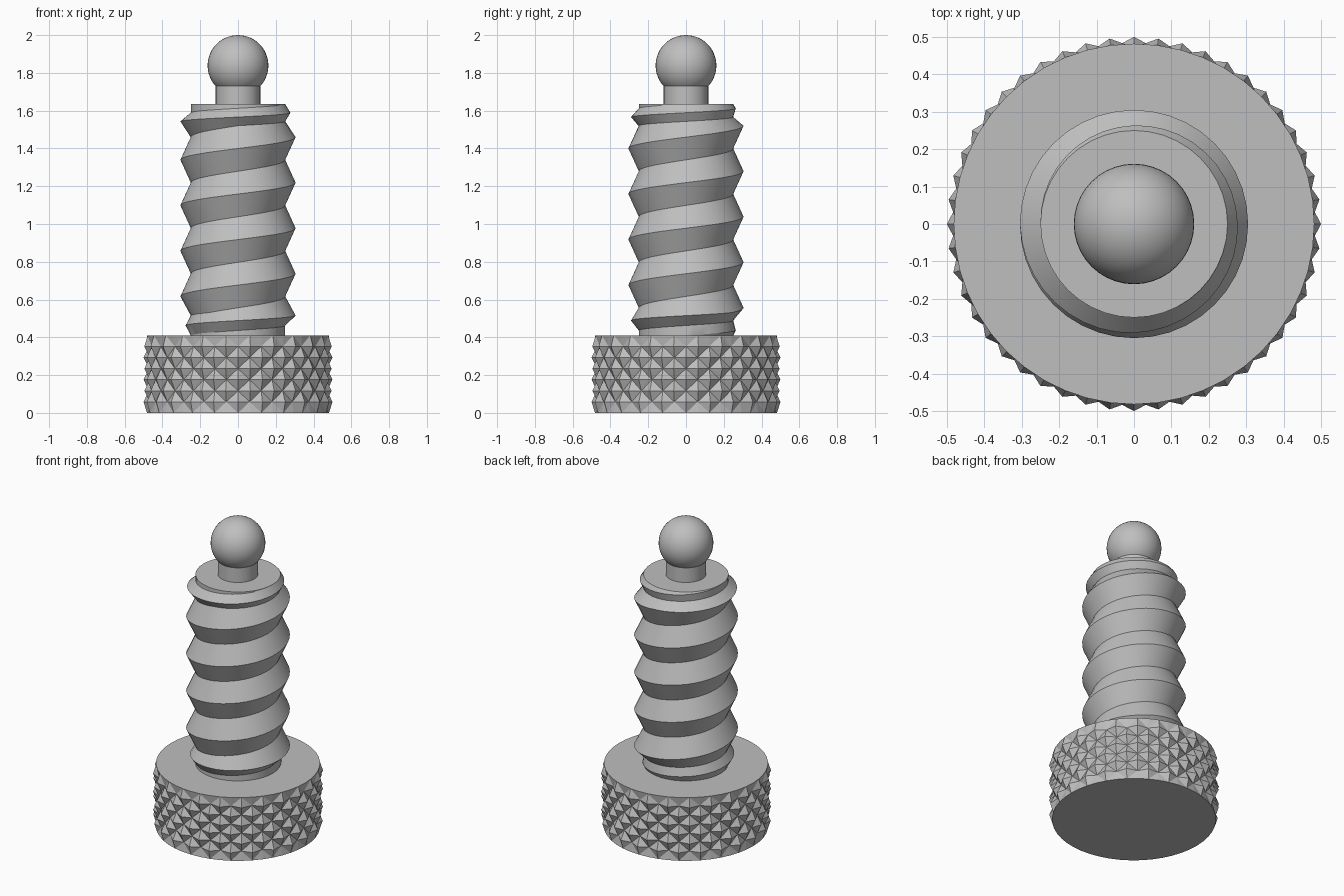
import bpy, bmesh, math

if "Cube" in bpy.data.objects:
    bpy.data.objects.remove(bpy.data.objects["Cube"])

steel = bpy.data.materials.new("grey steel")
steel.diffuse_color = (0.52, 0.52, 0.52, 1)
steel.use_nodes = True
steel.node_tree.nodes["Principled BSDF"].inputs["Base Color"].default_value = steel.diffuse_color


def finish(bm, name, smooth_angle=None):
    """Turn a bmesh into a named, coloured object."""
    bmesh.ops.remove_doubles(bm, verts=bm.verts, dist=1e-5)
    bmesh.ops.holes_fill(bm, edges=[e for e in bm.edges if e.is_boundary], sides=0)
    bmesh.ops.recalc_face_normals(bm, faces=bm.faces)
    mesh = bpy.data.meshes.new(name)
    bm.to_mesh(mesh)
    bm.free()
    mesh.materials.append(steel)
    ob = bpy.data.objects.new(name, mesh)
    bpy.context.collection.objects.link(ob)
    if smooth_angle:
        bpy.ops.object.select_all(action='DESELECT')
        ob.select_set(True)
        bpy.context.view_layer.objects.active = ob
        bpy.ops.object.shade_smooth_by_angle(angle=math.radians(smooth_angle))
    return ob


def polar(r, a, z):
    return (r * math.cos(a), r * math.sin(a), z)


# Knurled head: diamond grid of small pyramids between diagonal grooves
HEAD_H, COLS, ROWS = 0.41, 48, 7
bm = bmesh.new()
grid = []
for j in range(ROWS + 1):
    ring = []
    for i in range(COLS):
        peak = (i + j) % 2 == 1
        if j in (0, ROWS):
            r = 0.482
        else:
            r = 0.5 if peak else 0.472
        ring.append(bm.verts.new(polar(r, math.tau * i / COLS, HEAD_H * j / ROWS)))
    grid.append(ring)
for j in range(ROWS):
    for i in range(COLS):
        n = (i + 1) % COLS
        a, b, c, d = grid[j][i], grid[j][n], grid[j + 1][n], grid[j + 1][i]
        # split every cell along its groove
        if (i + j) % 2 == 0:
            tris = ((a, b, c), (a, c, d))
        else:
            tris = ((a, b, d), (b, c, d))
        for t in tris:
            bm.faces.new(t)
finish(bm, "knurled_head")

# Threaded shaft: one helical V thread that runs out over a turn at both ends
SEG, PITCH, START = 40, 0.241, 1.46
ROOT, CREST = 0.25, 0.305
Z_LOW, Z_HIGH = HEAD_H, 1.635


def squeeze(z):
    """Flatten the helix into the shaft ends."""
    if z > 1.52:
        return min(Z_HIGH, 1.52 + (z - 1.52) * (Z_HIGH - 1.52) / 0.30)
    if z < 0.53:
        return max(Z_LOW, 0.53 - (0.53 - z) * (0.53 - Z_LOW) / 0.275)
    return z


def crest_radius(z):
    fade = max(0, (z - 1.58) / PITCH, (0.496 - z) / PITCH)
    return CREST - (CREST - ROOT) * min(1, fade)


bm = bmesh.new()
K0, K1 = -14, 6
rows = {}
for k in range(K0, K1 + 1):
    for i in range(SEG):
        z = START + PITCH * (i / SEG + k / 2)
        r = crest_radius(z) if k % 2 == 0 else ROOT
        rows[i, k] = bm.verts.new(polar(r, math.tau * i / SEG, squeeze(z)))
for k in range(K0, K1):
    for i in range(SEG):
        n, m = (i + 1, k) if i + 1 < SEG else (0, k + 2)
        if (n, m + 1) in rows:
            bm.faces.new((rows[i, k], rows[n, m], rows[n, m + 1], rows[i, k + 1]))
finish(bm, "threaded_shaft", 30)

# Neck
bm = bmesh.new()
bmesh.ops.create_cone(bm, cap_ends=True, segments=40, radius1=0.118, radius2=0.118, depth=0.12)
bmesh.ops.translate(bm, verts=bm.verts, vec=(0, 0, 1.685))
finish(bm, "neck", 30)

# Ball tip
bm = bmesh.new()
bmesh.ops.create_uvsphere(bm, u_segments=40, v_segments=24, radius=0.161)
bmesh.ops.translate(bm, verts=bm.verts, vec=(0, 0, 1.839))
finish(bm, "ball_tip", 30)
